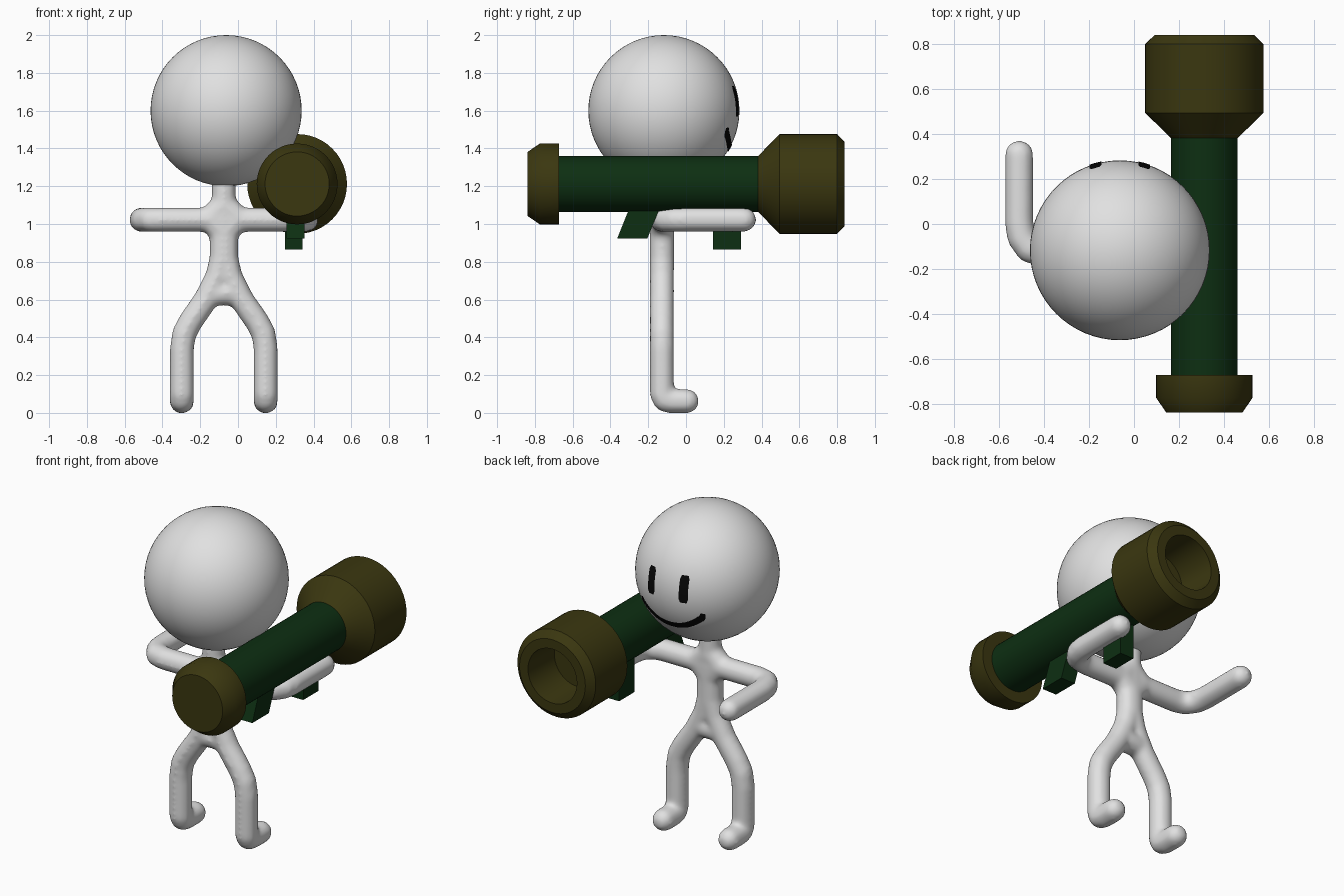
import bpy, bmesh, math
from mathutils import Vector, Matrix

if "Cube" in bpy.data.objects:
    bpy.data.objects.remove(bpy.data.objects["Cube"])

CX, BY = -0.075, -0.127            # body mid line and depth
HEAD, HEAD_R = Vector((-0.063, -0.117, 1.6)), 0.4
GUN_X, GUN_Z = 0.313, 1.212        # launcher axis


def material(name, rgb):
    m = bpy.data.materials.new(name)
    m.diffuse_color = (*rgb, 1)
    m.use_nodes = True
    m.node_tree.nodes["Principled BSDF"].inputs["Base Color"].default_value = m.diffuse_color
    return m


SKIN = material("pale_grey", (0.75, 0.75, 0.75))
GREEN = material("dark_green", (0.004, 0.028, 0.006))
OLIVE = material("olive", (0.043, 0.038, 0.005))
BLACK = material("black", (0.002, 0.002, 0.002))


def finish(bm, name, mat, angle=None):
    bmesh.ops.recalc_face_normals(bm, faces=bm.faces[:])
    me = bpy.data.meshes.new(name)
    bm.to_mesh(me)
    bm.free()
    me.materials.append(mat)
    if angle is not None:
        me.polygons.foreach_set("use_smooth", [True] * len(me.polygons))
        me.set_sharp_from_angle(angle=math.radians(angle))
    ob = bpy.data.objects.new(name, me)
    bpy.context.collection.objects.link(ob)
    return ob


def resample(points, step):
    out = []
    for a, b in zip(points, points[1:]):
        n = max(1, math.ceil((b - a).length / step))
        out += [a.lerp(b, i / n) for i in range(n)]
    return out + [points[-1]]


# Body: limb paths (offset from mid line, y, z), mirrored and fused
limb_paths = [
    # leg and foot
    [(0.012, BY, 1.0), (0.012, BY, 0.82), (0.035, BY, 0.72), (0.095, BY, 0.60),
     (0.175, BY, 0.485), (0.21, BY, 0.42), (0.222, BY, 0.34), (0.222, BY, 0.10),
     (0.222, BY + 0.015, 0.07), (0.222, BY + 0.045, 0.062), (0.222, 0.005, 0.062)],
    # arm and bent forearm
    [(0, BY, 1.023), (0.33, BY, 1.023), (0.39, -0.11, 1.023), (0.425, -0.06, 1.023),
     (0.436, 0.0, 1.023), (0.436, 0.308, 1.023)],
    # shoulder, armpit and crotch fillets
    [(0.08, BY, 1.025), (0, BY, 1.105)],
    [(0.08, BY, 1.025), (0, BY, 0.945)],
    [(0, BY, 0.632), (0.03, BY, 0.632)],
    # neck
    [(0, BY, 1.0), (0, BY, 1.3)],
]
bm = bmesh.new()
for path in limb_paths:
    for side in (1, -1):
        pts = [Vector((CX + side * x, y, z)) for x, y, z in path]
        for p in resample(pts, 0.02):
            bmesh.ops.create_icosphere(bm, subdivisions=2, radius=0.067,
                                       matrix=Matrix.Translation(p))
body = finish(bm, "body", SKIN)
remesh = body.modifiers.new("fuse", 'REMESH')
remesh.mode = 'VOXEL'
remesh.voxel_size = 0.012
remesh.use_smooth_shade = True
smooth = body.modifiers.new("soften", 'SMOOTH')
smooth.factor = 0.5
smooth.iterations = 15

# Head
bm = bmesh.new()
bmesh.ops.create_uvsphere(bm, u_segments=64, v_segments=32, radius=HEAD_R,
                          matrix=Matrix.Translation(HEAD))
finish(bm, "head", SKIN, 60)


# Face marks: strips laid on the head surface, path in (x, z) from head centre
def face_strip(name, path, width):
    pts = resample([Vector(p) for p in path], 0.02)
    bm = bmesh.new()
    rows = []
    for i, p in enumerate(pts):
        t = (pts[min(i + 1, len(pts) - 1)] - pts[max(i - 1, 0)]).normalized()
        n = Vector((-t.y, t.x))
        taper = 0.7 if i in (0, len(pts) - 1) else 1
        row = []
        for k in (-1, 0, 1):
            q = p + n * (k * width * taper / 2)
            y = math.sqrt(0.404 ** 2 - q.length_squared)
            row.append(bm.verts.new(HEAD + Vector((q.x, y, q.y))))
        rows.append(row)
    for a, b in zip(rows, rows[1:]):
        for k in (0, 1):
            bm.faces.new((a[k], a[k + 1], b[k + 1], b[k]))
    ob = finish(bm, name, BLACK, 60)
    if ob.data.polygons[0].normal.y < 0:
        ob.data.flip_normals()


for label, side in (("left", -1), ("right", 1)):
    face_strip(label + "_eye", [(side * 0.108, -0.03), (side * 0.108, 0.13)], 0.052)
face_strip("mouth", [(0.2 * u / 6, -0.2 + 0.085 * abs(u / 6) ** 2.2)
                     for u in range(-6, 7)], 0.036)
for label, side in (("left", -1), ("right", 1)):
    face_strip(label + "_mouth_corner", [(side * 0.19, -0.14), (side * 0.205, -0.09)], 0.03)


# Launcher: profiles (radius, y) turned around the launcher axis
def lathe(name, profile, mat, segments=48):
    bm = bmesh.new()
    rings = []
    for r, y in profile:
        ring = []
        for i in range(segments):
            a = 2 * math.pi * i / segments
            ring.append(bm.verts.new((GUN_X + r * math.cos(a), y, GUN_Z + r * math.sin(a))))
        rings.append(ring)
    for a, b in zip(rings, rings[1:]):
        for i in range(segments):
            j = (i + 1) % segments
            bm.faces.new((a[i], a[j], b[j], b[i]))
    bm.faces.new(rings[0])
    bm.faces.new(rings[-1])
    return finish(bm, name, mat, 40)


lathe("launcher_tube", [(0.148, -0.7), (0.148, 0.42)], GREEN)
lathe("rear_cap", [(0.17, -0.838), (0.214, -0.774), (0.214, -0.672)], OLIVE)
lathe("muzzle", [(0.148, 0.382), (0.264, 0.495), (0.264, 0.80), (0.222, 0.84),
                 (0.165, 0.84), (0.155, 0.60)], OLIVE)


# Grips: side outline (y, z) extruded across x
def grip(name, outline, x0, x1):
    bm = bmesh.new()
    face = bm.faces.new([bm.verts.new((x0, y, z)) for y, z in outline])
    ext = bmesh.ops.extrude_face_region(bm, geom=[face])
    verts = [v for v in ext["geom"] if isinstance(v, bmesh.types.BMVert)]
    bmesh.ops.translate(bm, verts=verts, vec=(x1 - x0, 0, 0))
    finish(bm, name, GREEN)


grip("front_grip", [(0.142, 0.866), (0.29, 0.866), (0.29, 1.12), (0.142, 1.12)], 0.248, 0.341)
grip("trigger_grip", [(-0.365, 0.922), (-0.205, 0.922), (-0.125, 1.12), (-0.285, 1.12)],
     0.256, 0.352)
